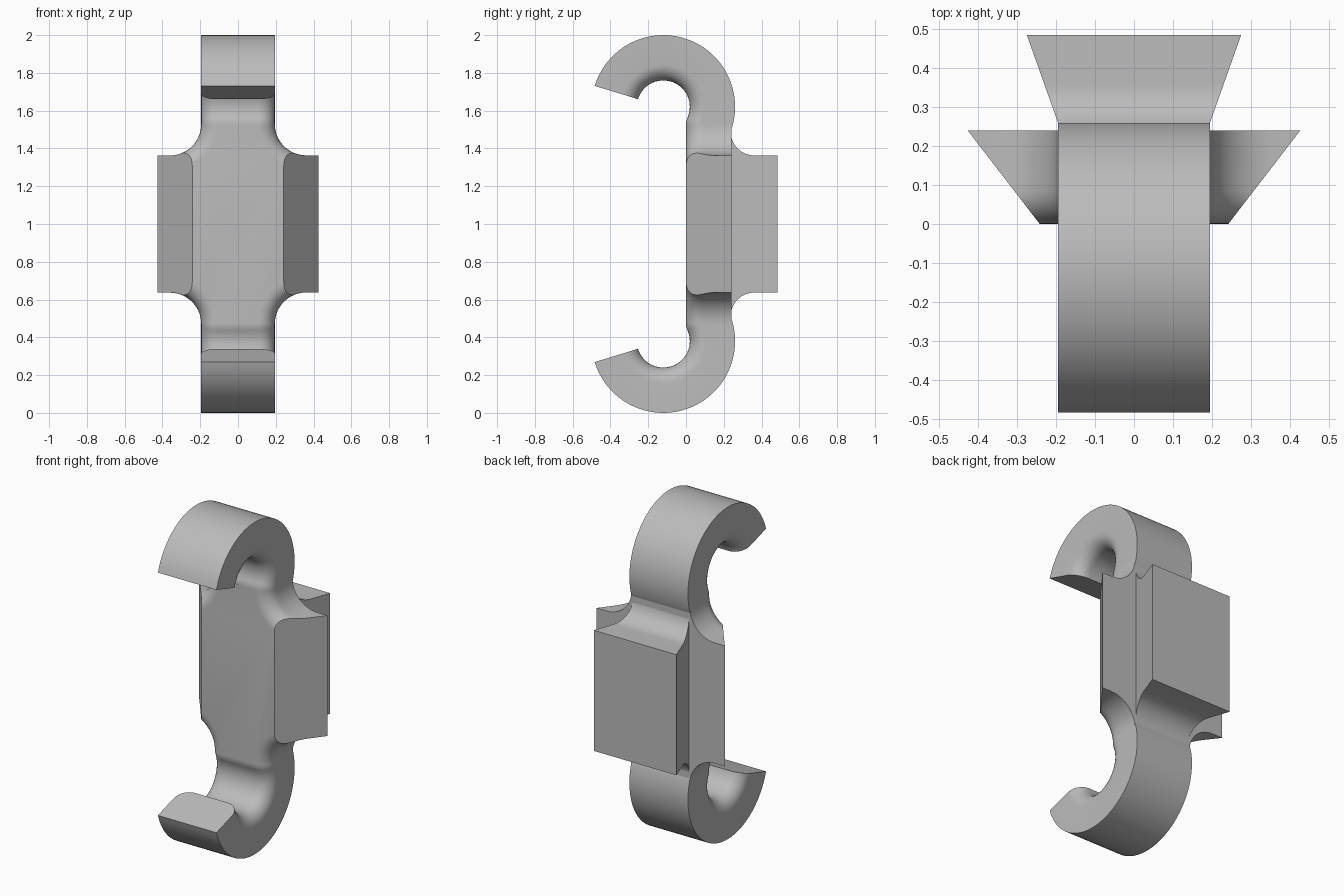
import bpy, bmesh
from math import sin, cos, acos, radians, sqrt, pi

cube = bpy.data.objects.get("Cube")
if cube:
    bpy.data.objects.remove(cube, do_unlink=True)

grey = bpy.data.materials.new("plain_grey")
grey.use_nodes = True
grey.diffuse_color = (0.5, 0.5, 0.5, 1)
grey.node_tree.nodes["Principled BSDF"].inputs["Base Color"].default_value = (0.5, 0.5, 0.5, 1)

W = 0.195        # half width of the hooks
FILLET = 0.085   # rounding of the inner edges
HALF_H = 0.363   # half height of the middle plates


def loft(name, rings):
    """Skin a list of equal-length closed rings and cap both ends."""
    bm = bmesh.new()
    loops = [[bm.verts.new(p) for p in ring] for ring in rings]
    for a, b in zip(loops, loops[1:]):
        for i in range(len(a)):
            j = (i + 1) % len(a)
            bm.faces.new((a[i], a[j], b[j], b[i]))
    bm.faces.new(loops[0])
    bm.faces.new(loops[-1])
    bmesh.ops.remove_doubles(bm, verts=bm.verts, dist=1e-5)
    bmesh.ops.recalc_face_normals(bm, faces=bm.faces)
    mesh = bpy.data.meshes.new(name)
    bm.to_mesh(mesh)
    bm.free()
    mesh.materials.append(grey)
    obj = bpy.data.objects.new(name, mesh)
    bpy.context.collection.objects.link(obj)
    bpy.ops.object.select_all(action='DESELECT')
    obj.select_set(True)
    bpy.context.view_layer.objects.active = obj
    bpy.ops.object.shade_smooth_by_angle(angle=radians(25))
    return obj


def arc(cy, cz, r, a0, a1, n):
    angles = [radians(a0 + (a1 - a0) * i / n) for i in range(n + 1)]
    return [(cy + r * cos(a), cz + r * sin(a)) for a in angles]


# Hooks: paired inner and outer paths, with a section rounded on the inside
HY, HZ = -0.12, 0.62
inner = arc(HY, HZ, 0.14, 163, -23.5, 40) + arc(0.1, 0.524, 0.1, 156.5, 180, 6)[1:]
outer = arc(HY, HZ, 0.38, 163, -15, 40) + arc(HY, HZ, 0.38, -15, -20, 6)[1:]
quarter = [i * pi / 16 for i in range(9)]
half = [(W - FILLET + FILLET * sin(a), FILLET * (1 - cos(a))) for a in quarter]


def hook_ring(p, q, side):
    length = sqrt((q[0] - p[0]) ** 2 + (q[1] - p[1]) ** 2)
    section = [(-x, d) for x, d in reversed(half)] + half + [(W, length), (-W, length)]
    ring = []
    for x, d in section:
        t = d / length
        y, z = (p[k] + (q[k] - p[k]) * t for k in (0, 1))
        ring.append((x, y, 1 + side * z))
    return ring


for name, side in (("upper_hook", 1), ("lower_hook", -1)):
    loft(name, [hook_ring(p, q, side) for p, q in zip(inner, outer)])

# Winged plate: outline with concave shoulders, rounded front edge, slanted sides
SHOULDER = 0.165
CX, CZ = W + SHOULDER, HALF_H + SHOULDER


def wing_ring(y):
    d = FILLET - sqrt(FILLET ** 2 - max(FILLET - y, 0) ** 2)
    r = SHOULDER + d
    edge = 0.242 + 0.77 * y
    end = 270 if edge >= CX else 360 - acos((edge - CX) / r) * 180 / pi
    q = arc(CX, CZ, r, 180, end, 14)
    q.append((edge, HALF_H - d) if edge >= CX else q[-1])
    right = q + [(x, -z) for x, z in reversed(q)]
    outline = right + [(-x, z) for x, z in reversed(right)]
    return [(x, y, 1 + z) for x, z in outline]


depths = [FILLET * (1 - cos(a)) for a in quarter]
depths += [0.11, 0.13, (CX - 0.242) / 0.77, 0.24]
loft("winged_plate", [wing_ring(y) for y in depths])

# Back block: widens to the rear, blended into the hooks by concave curves
rings = []
profile = arc(0.362, HALF_H + 0.125, 0.125, 180, 270, 14) + [(0.485, HALF_H)]
for y, h in profile:
    w = 0.187 + 0.355 * (y - 0.237)
    rings.append([(w, y, 1 + h), (-w, y, 1 + h), (-w, y, 1 - h), (w, y, 1 - h)])
loft("back_block", rings)
